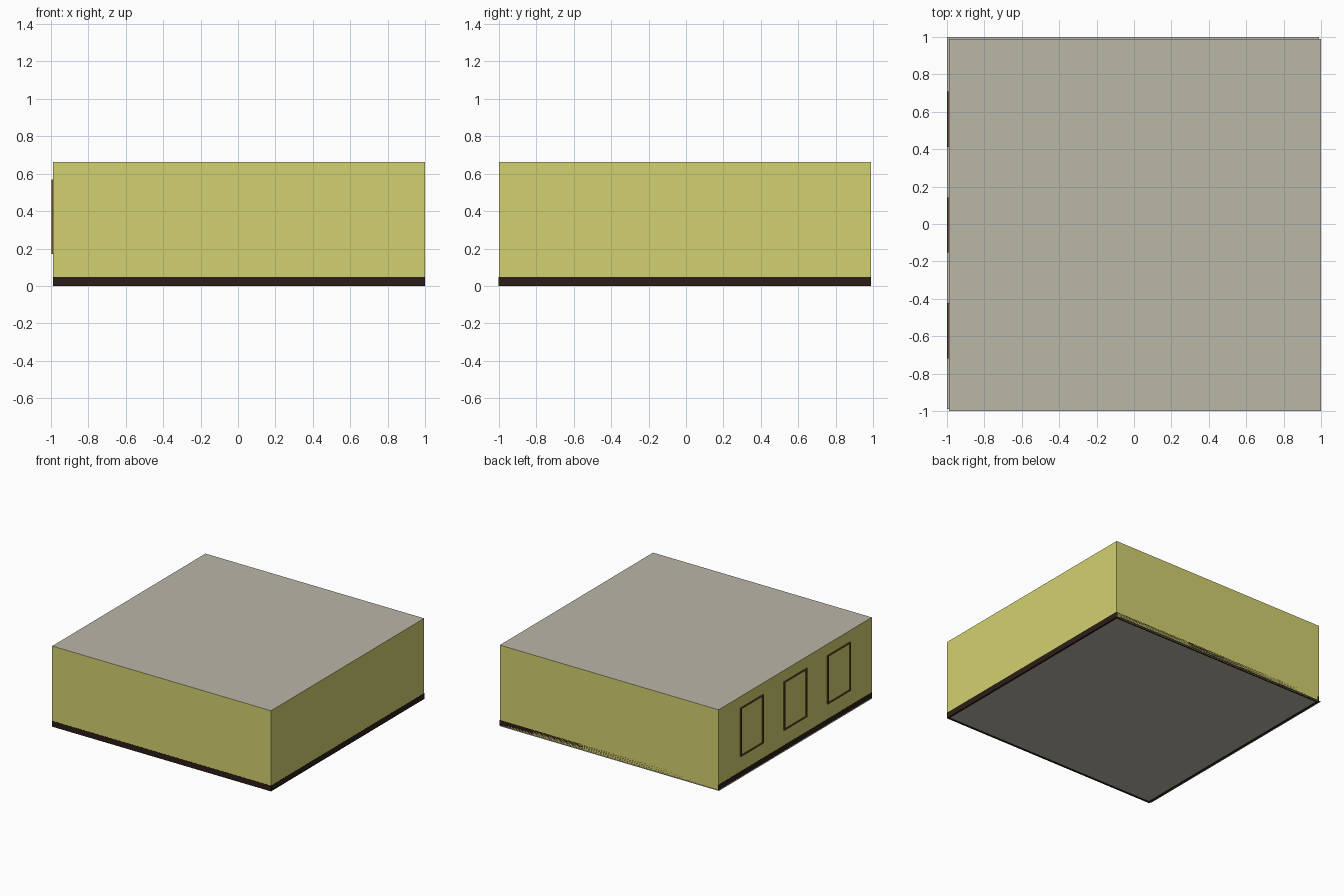
import bpy, bmesh

if "Cube" in bpy.data.objects:
    bpy.data.objects.remove(bpy.data.objects["Cube"])

def material(name, rgb):
    m = bpy.data.materials.new(name)
    m.diffuse_color = (*rgb, 1)
    m.use_nodes = True
    m.node_tree.nodes["Principled BSDF"].inputs["Base Color"].default_value = m.diffuse_color
    return m

YELLOW = material("wall_paint", (0.65, 0.63, 0.16))
STONE = material("stone", (0.49, 0.47, 0.39))
DARK = material("dark_wood", (0.025, 0.013, 0.008))
BROWN = material("frame_wood", (0.16, 0.07, 0.02))

X0, X1, Y0, Y1, H = -0.988, 1.0, -1.0, 0.988, 0.662

def finish(name, bm, mat):
    bmesh.ops.recalc_face_normals(bm, faces=bm.faces)
    me = bpy.data.meshes.new(name)
    bm.to_mesh(me)
    bm.free()
    me.materials.append(mat)
    ob = bpy.data.objects.new(name, me)
    bpy.context.collection.objects.link(ob)
    return ob

def add_box(bm, lo, hi):
    vs = bmesh.ops.create_cube(bm, size=1)["verts"]
    for v in vs:
        v.co = [(a + b) / 2 + c * (b - a) for a, b, c in zip(lo, hi, v.co)]

def box(name, lo, hi, mat):
    bm = bmesh.new()
    add_box(bm, lo, hi)
    return finish(name, bm, mat)

def sheet(name, corners, mat):
    bm = bmesh.new()
    bm.faces.new([bm.verts.new(c) for c in corners])
    return finish(name, bm, mat)

# four thin walls, as an open loop of upright sheets
bm = bmesh.new()
plan = [(X0, Y0), (X1, Y0), (X1, Y1), (X0, Y1)]
low = [bm.verts.new((x, y, 0.0)) for x, y in plan]
top = [bm.verts.new((x, y, H)) for x, y in plan]
for i in range(4):
    j = (i + 1) % 4
    bm.faces.new((low[i], low[j], top[j], top[i]))
finish("walls", bm, YELLOW)

# ceiling, and the floor set slightly off the walls
sheet("ceiling", [(x, y, H) for x, y in plan], STONE)
sheet("floor", [(x, y, 0.003) for x, y in
                [(-1, 1), (0.988, 1), (0.988, -0.988), (-1, -0.988)]], STONE)

# skirting boards along each wall
T, S, E = 0.015, 0.047, 0.001
box("front_skirting", (X0, Y0 - E, 0), (X1, Y0 + T, S), DARK)
box("back_skirting", (X0, Y1 - T, 0), (X1, Y1, S), DARK)
box("right_skirting", (X1 - T, Y0, 0), (X1 + E, Y1, S), DARK)
box("left_skirting", (X0 - E, Y0, 0), (X0 + T, Y1, S), DARK)

# three window frames on the left wall
W, Z0, Z1 = 0.01, 0.17, 0.57
for n, y in enumerate((-0.57, -0.005, 0.56)):
    a, b, x0, x1 = y - 0.148, y + 0.148, -0.996, -0.97
    bm = bmesh.new()
    add_box(bm, (x0, a, Z0), (x1, a + W, Z1))
    add_box(bm, (x0, b - W, Z0), (x1, b, Z1))
    add_box(bm, (x0, a + W, Z0), (x1, b - W, Z0 + W))
    add_box(bm, (x0, a + W, Z1 - W), (x1, b - W, Z1))
    finish(f"window_frame_{n + 1}", bm, BROWN)
